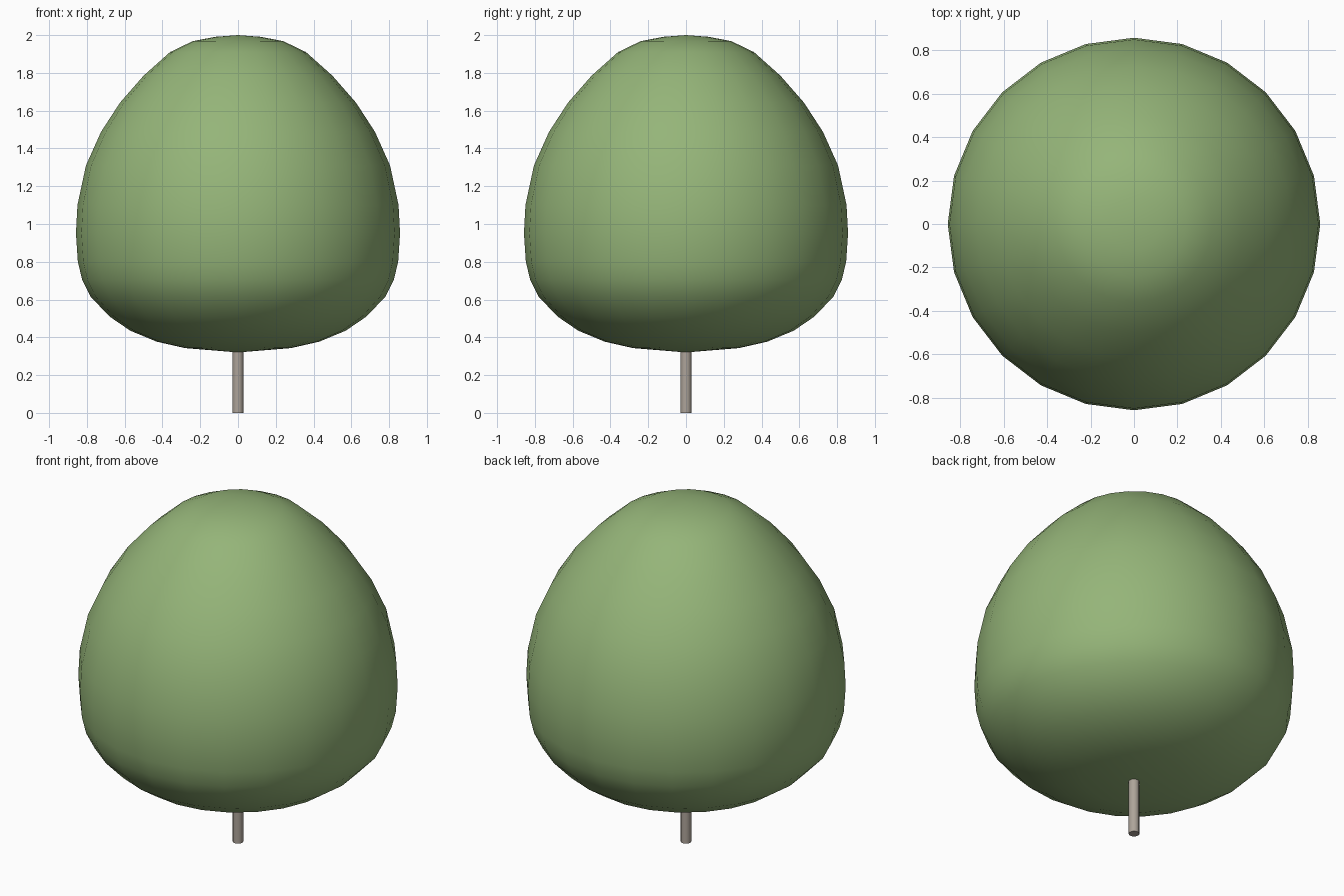
import bpy, bmesh
from math import radians
from mathutils import Matrix, Vector

if "Cube" in bpy.data.objects:
    bpy.data.objects.remove(bpy.data.objects["Cube"])


def material(name, rgb):
    mat = bpy.data.materials.new(name)
    mat.diffuse_color = (*rgb, 1)
    mat.use_nodes = True
    mat.node_tree.nodes["Principled BSDF"].inputs["Base Color"].default_value = mat.diffuse_color
    return mat


def lathe(name, profile, sides, mat, angle):
    """Spin an (r, z) profile around the z axis."""
    bm = bmesh.new()
    verts = [bm.verts.new((r, 0, z)) for r, z in profile]
    edges = [bm.edges.new(pair) for pair in zip(verts, verts[1:])]
    bmesh.ops.spin(bm, geom=verts + edges, cent=(0, 0, 0), axis=(0, 0, 1),
                   angle=radians(360), steps=sides, use_merge=True)
    bmesh.ops.remove_doubles(bm, verts=bm.verts, dist=1e-4)
    bmesh.ops.recalc_face_normals(bm, faces=bm.faces)
    mesh = bpy.data.meshes.new(name)
    bm.to_mesh(mesh)
    bm.free()
    mesh.materials.append(mat)
    obj = bpy.data.objects.new(name, mesh)
    bpy.context.collection.objects.link(obj)
    bpy.ops.object.select_all(action='DESELECT')
    obj.select_set(True)
    bpy.context.view_layer.objects.active = obj
    bpy.ops.object.shade_smooth_by_angle(angle=radians(angle))
    return obj


# Rounded crown, widest below the middle and flattened underneath
crown_profile = [
    (0, 0.32), (0.28, 0.343), (0.43, 0.377), (0.57, 0.435), (0.68, 0.51),
    (0.78, 0.615), (0.825, 0.705), (0.848, 0.80), (0.858, 0.95),
    (0.85, 1.10), (0.805, 1.31), (0.725, 1.488), (0.625, 1.642),
    (0.50, 1.785), (0.36, 1.91), (0.24, 1.968), (0.12, 1.991), (0, 2.0)]
lathe("crown", crown_profile, 24, material("leaf_green", (0.30, 0.46, 0.19)), 60)

# Thin straight trunk running up into the crown
trunk_profile = [(0, 0), (0.029, 0), (0.029, 0.40), (0, 0.40)]
lathe("trunk", trunk_profile, 12, material("bark", (0.42, 0.37, 0.32)), 40)
